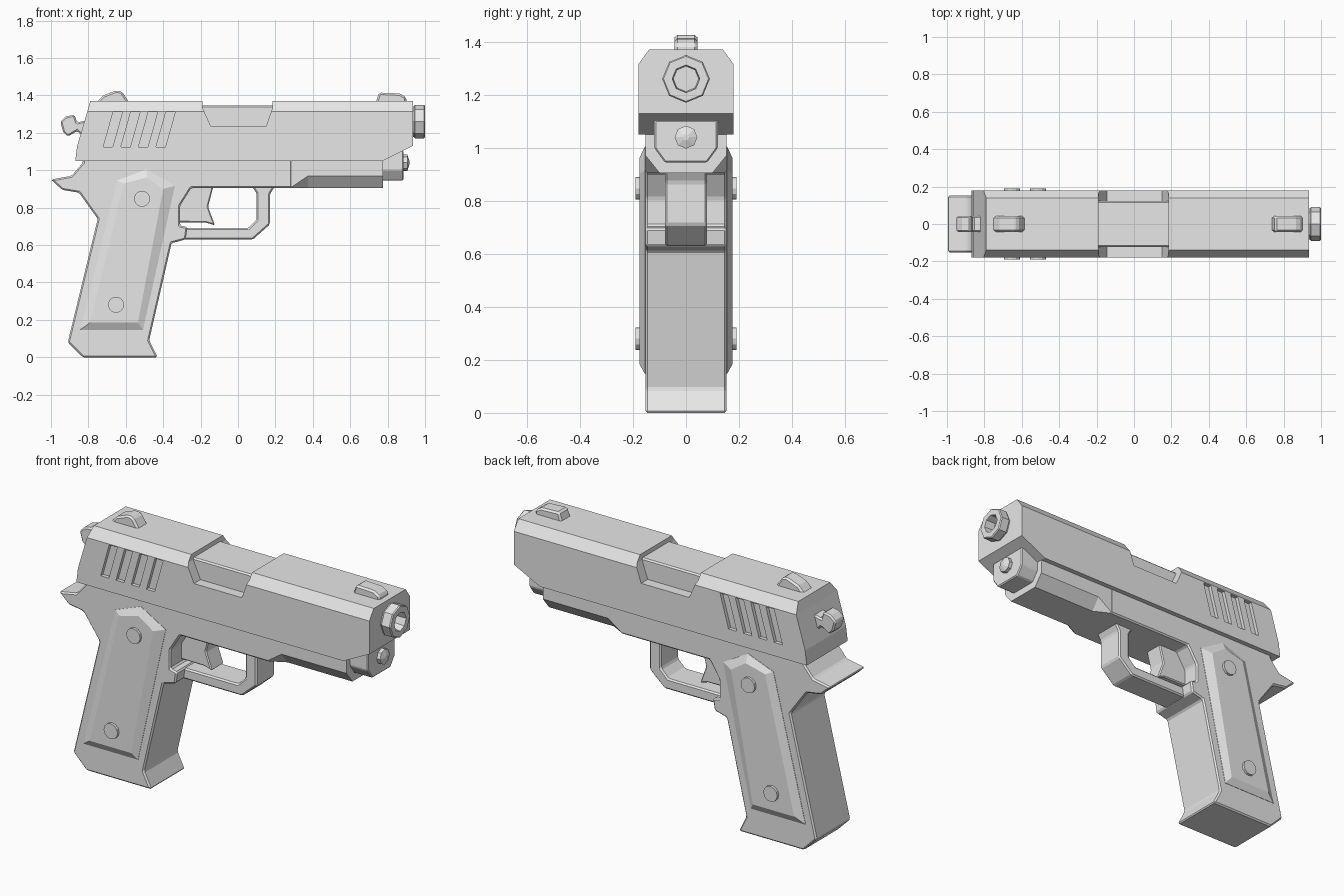
import bpy, bmesh
from math import cos, sin, pi

if "Cube" in bpy.data.objects:
    bpy.data.objects.remove(bpy.data.objects["Cube"])

grey = bpy.data.materials.new("plain_grey")
grey.use_nodes = True
grey.diffuse_color = (0.8, 0.8, 0.8, 1)
grey.node_tree.nodes["Principled BSDF"].inputs["Base Color"].default_value = (0.8, 0.8, 0.8, 1)


def loft(name, rings, bevel=0, ladder=True):
    """Skin rings of (x, y, z) points; ladder caps follow bent ends in quads."""
    bm = bmesh.new()
    loops = [[bm.verts.new(p) for p in ring] for ring in rings]
    n = len(loops[0])
    for a, b in zip(loops, loops[1:]):
        for i in range(n):
            j = (i + 1) % n
            bm.faces.new((a[i], a[j], b[j], b[i]))
    for end in (loops[0], loops[-1]):
        if ladder:
            for i in range(n // 2 - 1):
                bm.faces.new((end[i], end[i + 1], end[n - 2 - i], end[n - 1 - i]))
        else:
            bm.faces.new(end)
    bmesh.ops.recalc_face_normals(bm, faces=bm.faces)
    mesh = bpy.data.meshes.new(name)
    bm.to_mesh(mesh)
    bm.free()
    mesh.materials.append(grey)
    obj = bpy.data.objects.new(name, mesh)
    bpy.context.collection.objects.link(obj)
    if bevel:
        mod = obj.modifiers.new("edge_bevel", "BEVEL")
        mod.width = bevel
        mod.segments = 1
        mod.limit_method = "ANGLE"
    return obj


def prism(name, outline, y0, y1, bevel=0):
    """Side outline in (x, z), extruded across y."""
    return loft(name, [[(x, y, z) for x, z in outline] for y in (y0, y1)], bevel, False)


def slab(name, outline, half, bevel=0):
    return prism(name, outline, -half, half, bevel)


def mirrored(half_section):
    """Close a (y, z) half section across y = 0."""
    return [(-y, z) for y, z in half_section] + list(reversed(half_section))


def turned(name, z, steps, sides=8):
    """Rings of (x, radius) about an axis along x."""
    return loft(name, [[(x, r * cos(2 * pi * i / sides), z + r * sin(2 * pi * i / sides))
                        for i in range(sides)] for x, r in steps])


def cut(obj, cutter):
    mod = obj.modifiers.new("cut", "BOOLEAN")
    mod.operation = "DIFFERENCE"
    mod.solver = "EXACT"
    mod.object = cutter
    bpy.context.view_layer.update()
    graph = bpy.context.evaluated_depsgraph_get()
    mesh = bpy.data.meshes.new_from_object(obj.evaluated_get(graph))
    obj.modifiers.clear()
    obj.data = mesh
    bpy.data.objects.remove(cutter)


# Slide with chamfered top, sloped back and undercut nose
section = mirrored([(0.18, 1.05), (0.18, 1.13), (0.18, 1.315), (0.14, 1.37)])
back = {1.05: -0.87, 1.13: -0.86, 1.315: -0.805, 1.37: -0.79}
slide = loft("slide", [
    [(back[z], y, z) for y, z in section],
    [(0.775 if z == 1.05 else 0.935, y, z) for y, z in section]])

# Ejection port and the chamber inside it
cut(slide, slab("port_cutter", [(-0.19, 1.5), (-0.19, 1.335), (-0.145, 1.235),
                                (0.15, 1.235), (0.185, 1.335), (0.185, 1.5)], 0.3))
slab("chamber", [(-0.22, 1.2), (0.22, 1.2), (0.22, 1.345), (-0.22, 1.345)], 0.123, 0.008)

# Slanted grip grooves on both sides
for i in range(4):
    x = -0.72 + 0.094 * i
    for side in (-1, 1):
        cut(slide, prism("groove_cutter", [(x, 1.125), (x + 0.05, 1.125),
                                           (x + 0.102, 1.31), (x + 0.052, 1.31)],
                         side * 0.16, side * 0.22))

# Frame and handle in one outline
slab("frame", [
    (-0.83, 1.06), (-0.83, 1.04), (-0.89, 0.97), (-1.0, 0.95), (-0.94, 0.895),
    (-0.85, 0.88), (-0.75, 0.74), (-0.91, 0.08), (-0.83, 0), (-0.43, 0),
    (-0.475, 0.09), (-0.355, 0.61), (-0.28, 0.63), (-0.27, 0.695), (-0.31, 0.705),
    (-0.31, 0.81), (-0.25, 0.905), (0.29, 0.905), (0.29, 1.06)], 0.153, 0.008)

# Front of the frame, its lower corners opening into chamfers
loft("dust_cover", [
    [(x, y, z) for y, z in mirrored([(low, 0.905), (0.152, corner), (0.152, 1.06)])]
    for x, low, corner in ((0.27, 0.145, 0.912), (0.29, 0.145, 0.912),
                           (0.375, 0.1, 0.97), (0.775, 0.1, 0.97))])

# Trigger and guard
slab("trigger_guard", [
    (-0.3, 0.63), (0.08, 0.63), (0.17, 0.71), (0.17, 0.87), (0.2, 0.92),
    (0.07, 0.92), (0.1, 0.875), (0.1, 0.735), (0.055, 0.69), (-0.3, 0.69)], 0.08, 0.008)
slab("trigger", [
    (-0.26, 0.92), (-0.13, 0.92), (-0.16, 0.805), (-0.123, 0.705),
    (-0.17, 0.72), (-0.32, 0.722), (-0.32, 0.81)], 0.055, 0.006)

# Barrel end with bore, spring plug and its button
turned("muzzle", 1.26, [(0.92, 0.082), (0.94, 0.082), (0.946, 0.09), (0.994, 0.09),
                        (1.0, 0.085), (1.0, 0.052), (0.94, 0.048)])
loft("spring_plug", [
    [(x, y, z) for y, z in mirrored([(0.08, 0.945), (0.12, 1.0), (0.12, 1.105)])]
    for x in (0.7, 0.885)], 0.006)
turned("plug_button", 1.04, [(0.87, 0.043), (0.905, 0.043), (0.916, 0.012)])

# Sights and hammer
slab("front_sight", [(0.735, 1.36), (0.755, 1.415), (0.865, 1.41),
                     (0.9, 1.39), (0.9, 1.36)], 0.043, 0.01)
slab("rear_sight", [(-0.76, 1.36), (-0.72, 1.4), (-0.65, 1.427),
                    (-0.62, 1.42), (-0.58, 1.36)], 0.043, 0.01)
slab("hammer", [
    (-0.95, 1.26), (-0.92, 1.287), (-0.875, 1.297), (-0.86, 1.255), (-0.8, 1.27),
    (-0.8, 1.15), (-0.86, 1.21), (-0.91, 1.18), (-0.935, 1.205)], 0.042, 0.008)

# Raised grip panels with two screws on each side
outer = [(-0.845, 0.147), (-0.647, 0.945), (-0.49, 1.005), (-0.337, 0.917), (-0.508, 0.147)]
inner = [(-0.79, 0.185), (-0.61, 0.93), (-0.49, 0.96), (-0.4, 0.9), (-0.535, 0.185)]
for side, label in ((-1, "right"), (1, "left")):
    loft("grip_panel_" + label, [
        [(x, side * y, z) for x, z in pts]
        for pts, y in ((outer, 0.13), (outer, 0.155), (inner, 0.176))], ladder=False)
    for where, cx, cz in (("upper", -0.513, 0.847), ("lower", -0.652, 0.28)):
        disc = [(cx + 0.043 * cos(pi * i / 6), cz + 0.043 * sin(pi * i / 6)) for i in range(12)]
        prism(where + "_screw_" + label, disc, side * 0.15, side * 0.19)
